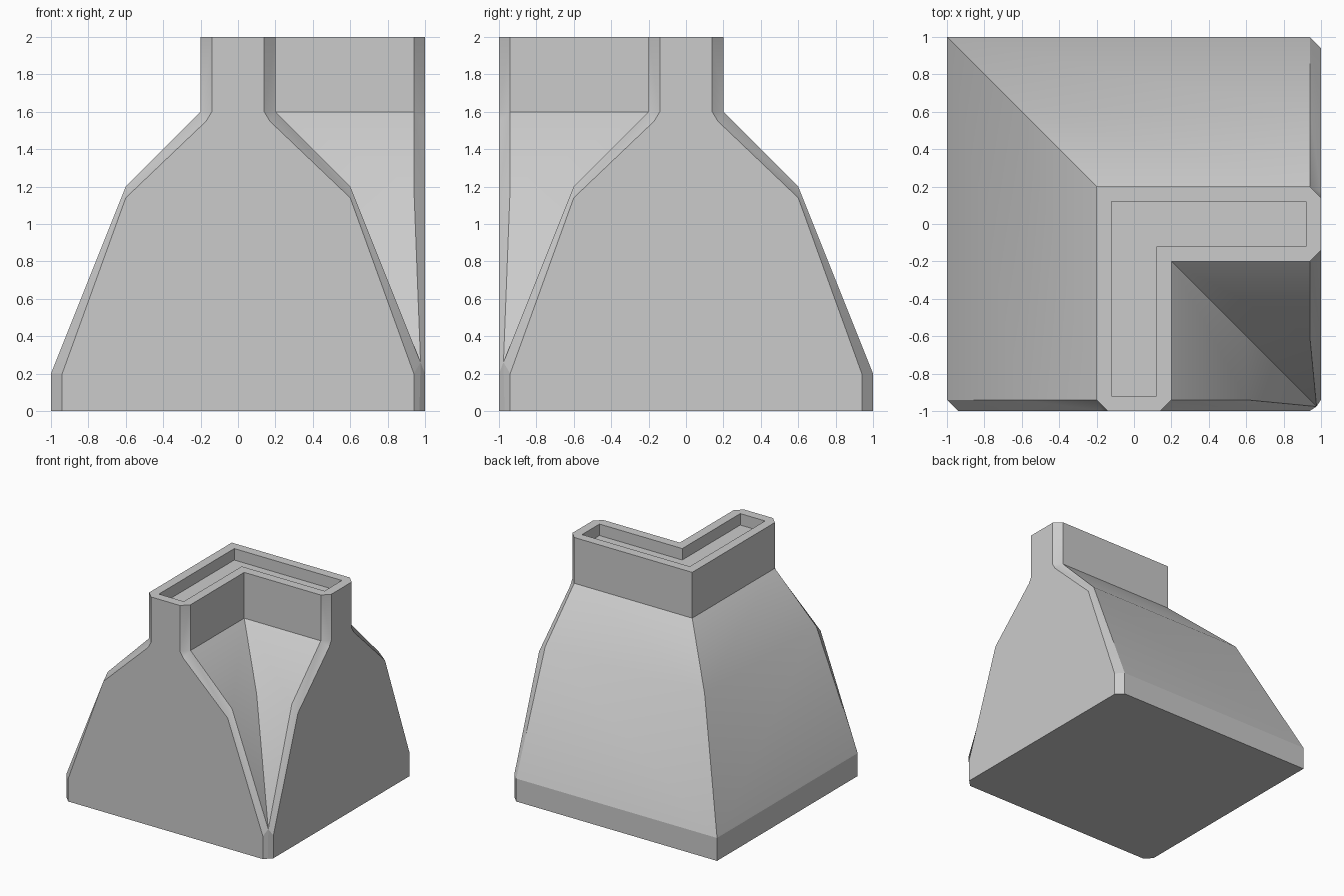
import bpy, bmesh
from mathutils import Matrix

cube = bpy.data.objects.get("Cube")
if cube:
    bpy.data.objects.remove(cube, do_unlink=True)

# Wall cross-section as (half width, height), and the smaller one on the bevelled end
OUTER = [(1, 0), (1, .2), (.6, 1.2), (.2, 1.6), (.2, 1.6), (.2, 2)]
CAP = [(.94, 0), (.94, .2), (.6, 1.14), (.17, 1.55), (.14, 1.6), (.14, 2)]
END, BEVEL_END = -1, -.94
LAST = len(OUTER) - 1

bm = bmesh.new()


def line(points):
    return [bm.verts.new(p) for p in points]


def strips(a, b, start=0):
    """Join two matching lines of vertices with quads."""
    for i in range(start, len(a) - 1):
        bm.faces.new((a[i], a[i + 1], b[i + 1], b[i]))


# One arm: lines running up the wall at the mitre, the bevel and the end cap
mitre = line((-w, w, z) for w, z in OUTER)
outer_edge = line((-w, BEVEL_END, z) for w, z in OUTER)
outer_cap = line((-w, END, z) for w, z in CAP)
inner_cap = line((w, END, z) for w, z in CAP)
inner_edge = line((w, BEVEL_END, z) for w, z in OUTER)
valley = line((w, -w, z) for w, z in OUTER)
strips(mitre, outer_edge)
strips(outer_edge, outer_cap)
bm.faces.new(outer_cap + inner_cap[::-1])
strips(inner_cap, inner_edge, 2)
strips(inner_edge, valley, 2)

# Foot of the inner valley, where both bevels meet in a point
tip, foot = line([(.976, -.976, .26), (.97, -.97, 0)])
bm.faces.new((inner_cap[1], inner_cap[2], inner_edge[2], tip))
bm.faces.new((inner_edge[2], valley[2], tip))
bm.faces.new((inner_cap[0], inner_cap[1], tip, foot))
bm.faces.new((mitre[0], outer_edge[0], outer_cap[0], inner_cap[0], foot))

# Top rim and sunken channel
channel = [(-.12, .12), (-.12, -.92), (.12, -.92), (.12, -.12)]
lip = line((x, y, 2) for x, y in channel)
floor = line((x, y, 1.9) for x, y in channel)
bm.faces.new((mitre[LAST], outer_edge[LAST], lip[1], lip[0]))
bm.faces.new((outer_edge[LAST], outer_cap[LAST], inner_cap[LAST],
              inner_edge[LAST], lip[2], lip[1]))
bm.faces.new((inner_edge[LAST], valley[LAST], lip[3], lip[2]))
strips(lip, floor)
bm.faces.new(floor)

# Second arm: reflect across the diagonal and weld
loose = [v for v in bm.verts if not v.link_faces]
bmesh.ops.delete(bm, geom=loose, context='VERTS')
copy = bmesh.ops.duplicate(bm, geom=bm.verts[:] + bm.edges[:] + bm.faces[:])
swap = Matrix(((0, -1, 0, 0), (-1, 0, 0, 0), (0, 0, 1, 0), (0, 0, 0, 1)))
bmesh.ops.transform(bm, matrix=swap,
                    verts=[g for g in copy["geom"] if isinstance(g, bmesh.types.BMVert)])
bmesh.ops.remove_doubles(bm, verts=bm.verts[:], dist=.0005)
bmesh.ops.recalc_face_normals(bm, faces=bm.faces[:])

# Smooth shading only across the gentle bend of the slopes
for face in bm.faces:
    face.smooth = True
for edge in bm.edges:
    high = max(v.co.z for v in edge.verts) > .9
    edge.smooth = high and edge.calc_face_angle(3) < .42

mesh = bpy.data.meshes.new("corner_wall")
bm.to_mesh(mesh)
bm.free()
wall = bpy.data.objects.new("corner_wall", mesh)
bpy.context.collection.objects.link(wall)

# Plain grey
grey = bpy.data.materials.new("light_grey")
grey.use_nodes = True
colour = (.6, .6, .6, 1)
grey.diffuse_color = colour
grey.node_tree.nodes["Principled BSDF"].inputs["Base Color"].default_value = colour
mesh.materials.append(grey)
